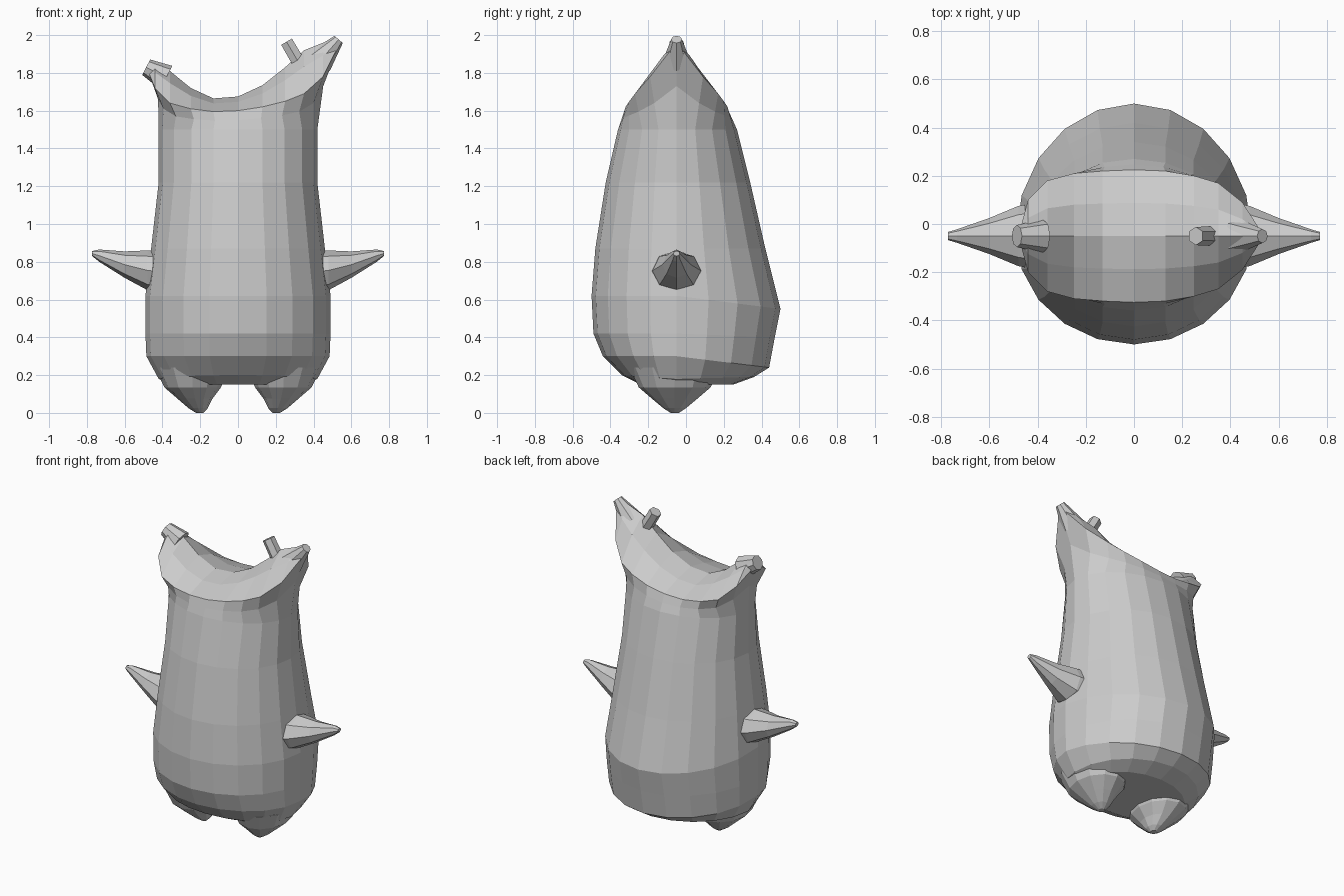
import bpy, bmesh
from math import sin, cos, pi
from mathutils import Vector

if "Cube" in bpy.data.objects:
    bpy.data.objects.remove(bpy.data.objects["Cube"])

N = 20          # sides of the body
CY = -0.05      # y of the widest line


def finish(name, bm):
    bmesh.ops.remove_doubles(bm, verts=bm.verts, dist=0.0005)
    bmesh.ops.recalc_face_normals(bm, faces=bm.faces)
    me = bpy.data.meshes.new(name)
    bm.to_mesh(me)
    bm.free()
    ob = bpy.data.objects.new(name, me)
    bpy.context.collection.objects.link(ob)
    return ob


def skin(bm, rings, closed=True):
    rows = [[bm.verts.new(p) for p in r] for r in rings]
    n = len(rows[0])
    for a, b in zip(rows, rows[1:]):
        for i in range(n if closed else n - 1):
            j = (i + 1) % n
            bm.faces.new((a[i], a[j], b[j], b[i]))
    return rows


def loft(name, rings):
    bm = bmesh.new()
    rows = skin(bm, rings)
    bm.faces.new(rows[0])
    bm.faces.new(rows[-1])
    return finish(name, bm)


def peg(name, p0, r0, p1, r1, sides=8):
    p0, p1 = Vector(p0), Vector(p1)
    q = (p1 - p0).to_track_quat('Z', 'Y')
    ring = lambda c, r: [c + q @ Vector((r * cos(2 * pi * i / sides), r * sin(2 * pi * i / sides), 0))
                         for i in range(sides)]
    return loft(name, [ring(p0, r0), ring(p1, r1)])


def body_ring(z, hw, yf, yb, dzb=0.0, dzf=0.0):
    pts = []
    for k in range(N):
        c, s = cos(2 * pi * k / N), sin(2 * pi * k / N)
        y = CY + s * ((yb - CY) if s > 0 else (CY - yf))
        pts.append(Vector((hw * c, y, z + (dzb * s if s > 0 else -dzf * s))))
    return pts


# Body wall: z, half width, front y, back y, back lift, front lift
wall = [body_ring(*r) for r in (
    (0.15, 0.36, -0.24, 0.25, 0.00, 0.00),
    (0.18, 0.42, -0.34, 0.36, 0.01, 0.02),
    (0.30, 0.485, -0.44, 0.44, -0.06, 0.00),
    (0.42, 0.49, -0.49, 0.47, -0.02, 0.00),
    (0.62, 0.49, -0.50, 0.50, -0.07, 0.00),
    (0.87, 0.46, -0.48, 0.42),
    (1.22, 0.42, -0.425, 0.34),
    (1.50, 0.42, -0.36, 0.27))]

# Rim of the top, right tip to left tip: x, half depth, rim z, ridge z
top = [(0.54, 0, 1.96, 1.96), (0.45, 0.14, 1.78, 1.96), (0.35, 0.22, 1.69, 1.92),
       (0.25, 0.25, 1.65, 1.83), (0.13, 0.27, 1.62, 1.735), (0, 0.275, 1.60, 1.675),
       (-0.13, 0.27, 1.595, 1.665), (-0.25, 0.26, 1.61, 1.72), (-0.36, 0.23, 1.64, 1.81),
       (-0.44, 0.15, 1.72, 1.855), (-0.48, 0, 1.82, 1.82)]
rim = [Vector((x, CY + h, z)) for x, h, z, _ in top]
rim += [Vector((x, CY - h, z)) for x, h, z, _ in reversed(top[1:-1])]
between = []
for a, b in zip(wall[-1], rim):
    m = (a + b) / 2
    m.x *= 0.94
    between.append(m)

bm = bmesh.new()
rows = skin(bm, wall + [between, rim])
bm.faces.new(rows[0])
# Saddle shaped crown joining the front and back rim over a ridge
rise = ((1, 0), (0.5, 0.62), (0, 1), (-0.5, 0.62), (-1, 0))
skin(bm, [[Vector((x, CY + t * h, z + f * (zm - z))) for t, f in rise]
          for x, h, z, zm in top], closed=False)
bmesh.ops.remove_doubles(bm, verts=bm.verts, dist=0.0005)
bmesh.ops.dissolve_degenerate(bm, edges=bm.edges, dist=0.0005)
finish("body", bm)

# Blunt ends of the two peaks and the small nub
peg("right_peak_tip", (0.43, CY, 1.86), 0.075, (0.533, CY, 1.977), 0.029)
peg("left_peak_tip", (-0.38, CY, 1.775), 0.07, (-0.486, CY, 1.83), 0.046)
peg("nub", (0.33, CY, 1.84), 0.04, (0.257, CY, 1.965), 0.038, 6)

for side, s in (("right", 1), ("left", -1)):
    # Arm: x, half depth, bottom z, top z
    arm = [[(s * x, CY + hy * cos(pi * i / 4), (zb + zt) / 2 + (zt - zb) / 2 * sin(pi * i / 4))
            for i in range(8)]
           for x, hy, zb, zt in ((0.40, 0.14, 0.63, 0.86), (0.48, 0.125, 0.65, 0.86),
                                 (0.60, 0.075, 0.715, 0.855), (0.735, 0.028, 0.80, 0.865),
                                 (0.772, 0.017, 0.83, 0.857))]
    loft(side + "_arm", arm)
    # Foot: z, inner x, outer x, half depth
    foot = [[(s * ((xa + xb) / 2 + (xb - xa) / 2 * cos(pi * i / 6)), CY - 0.01 + hy * sin(pi * i / 6), z)
             for i in range(12)]
            for z, xa, xb, hy in ((0.24, 0.05, 0.44, 0.24), (0.135, 0.09, 0.39, 0.19),
                                  (0.075, 0.135, 0.32, 0.12), (0.025, 0.16, 0.262, 0.06),
                                  (0.0, 0.182, 0.222, 0.022))]
    loft(side + "_foot", foot)
